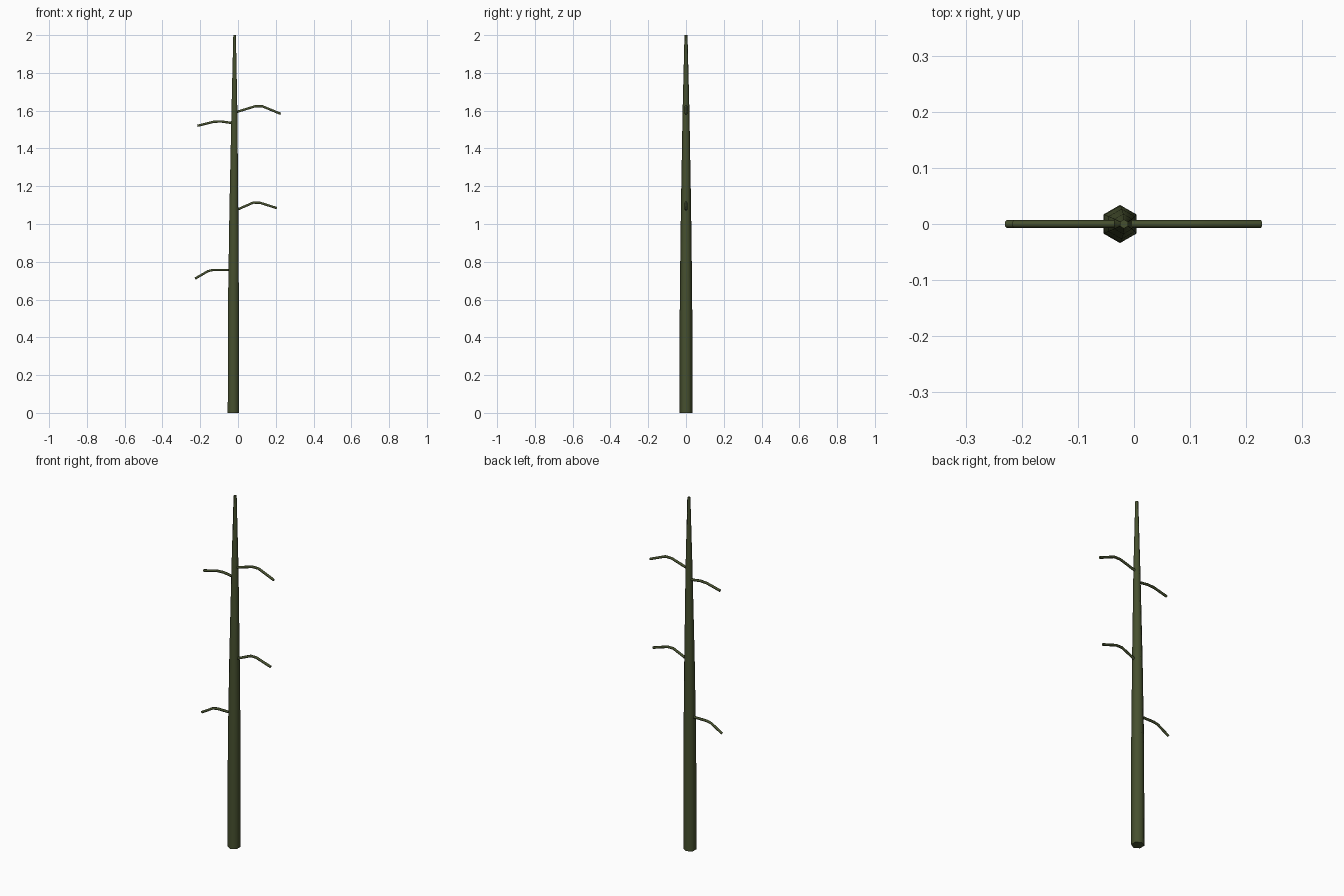
import bpy, bmesh, math
from mathutils import Vector

if "Cube" in bpy.data.objects:
    bpy.data.objects.remove(bpy.data.objects["Cube"])

bark = bpy.data.materials.new("dark_olive_bark")
bark.diffuse_color = (0.062, 0.080, 0.028, 1)
bark.use_nodes = True
bark.node_tree.nodes["Principled BSDF"].inputs["Base Color"].default_value = bark.diffuse_color
SIDES = 6


def tube(name, path):
    """Sweep a hexagon along (x, z, radius) points lying in the y = 0 plane."""
    pts = [Vector((x, 0, z)) for x, z, r in path]
    bm = bmesh.new()
    rings = []
    for i, p in enumerate(pts):
        t = (pts[min(i + 1, len(pts) - 1)] - pts[max(i - 1, 0)]).normalized()
        if i in (0, len(pts) - 1) and name == "trunk":
            t = Vector((0, 0, 1))           # level ends
        y = Vector((0, 1, 0))
        n = y.cross(t)
        r = path[i][2]
        rings.append([bm.verts.new(p + r * (math.cos(a) * y + math.sin(a) * n))
                      for a in (2 * math.pi * k / SIDES for k in range(SIDES))])
    for a, b in zip(rings, rings[1:]):
        for k in range(SIDES):
            j = (k + 1) % SIDES
            f = bm.faces.new((a[k], a[j], b[j], b[k]))
            f.smooth = True
    bm.faces.new(rings[0])
    bm.faces.new(rings[-1])
    bmesh.ops.recalc_face_normals(bm, faces=bm.faces)
    # keep end caps crisp
    for e in bm.edges:
        if any(not f.smooth for f in e.link_faces):
            e.smooth = False
    mesh = bpy.data.meshes.new(name)
    bm.to_mesh(mesh)
    bm.free()
    mesh.materials.append(bark)
    obj = bpy.data.objects.new(name, mesh)
    bpy.context.collection.objects.link(obj)


# Tapering trunk
tube("trunk", [(-0.025, 0, 0.034), (-0.024, 0.6, 0.033), (-0.022, 1.08, 0.027),
               (-0.019, 1.6, 0.018), (-0.018, 2.0, 0.008)])

# Drooping branches
branches = {
    "branch_right_upper": [(-0.018, 1.59), (0.09, 1.623), (0.13, 1.623), (0.226, 1.583)],
    "branch_left_upper": [(-0.02, 1.533), (-0.09, 1.543), (-0.13, 1.541), (-0.215, 1.52)],
    "branch_right_middle": [(-0.018, 1.07), (0.08, 1.113), (0.115, 1.113), (0.206, 1.084)],
    "branch_left_lower": [(-0.022, 0.757), (-0.13, 0.757), (-0.158, 0.751), (-0.227, 0.711)],
}
for name, path in branches.items():
    tube(name, [(x, z, 0.007) for x, z in path])
